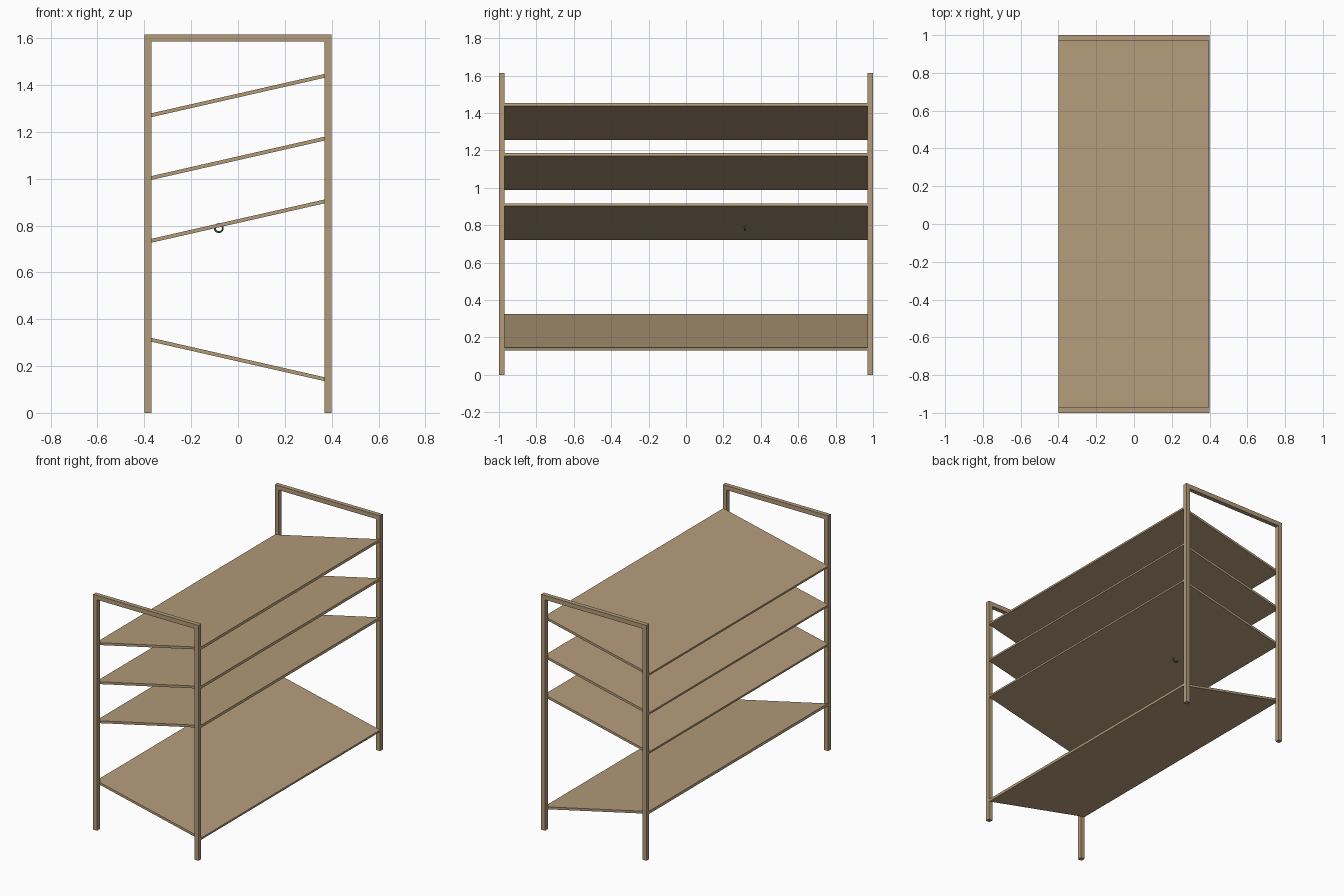
import bpy, bmesh, math

if "Cube" in bpy.data.objects:
    bpy.data.objects.remove(bpy.data.objects["Cube"])


def material(name, color):
    m = bpy.data.materials.new(name)
    m.diffuse_color = color
    m.use_nodes = True
    m.node_tree.nodes["Principled BSDF"].inputs["Base Color"].default_value = m.diffuse_color
    return m


wood = material("tan_wood", (0.45, 0.33, 0.195, 1))
green = material("green", (0.08, 0.24, 0.07, 1))


def extrude_profile(name, points, y0, y1, mat):
    """Extrude an x-z outline from y0 to y1."""
    bm = bmesh.new()
    face = bm.faces.new([bm.verts.new((x, y0, z)) for x, z in points])
    ext = bmesh.ops.extrude_face_region(bm, geom=[face])
    verts = [g for g in ext["geom"] if isinstance(g, bmesh.types.BMVert)]
    bmesh.ops.translate(bm, verts=verts, vec=(0, y1 - y0, 0))
    bmesh.ops.recalc_face_normals(bm, faces=bm.faces)
    me = bpy.data.meshes.new(name)
    bm.to_mesh(me)
    bm.free()
    me.materials.append(mat)
    ob = bpy.data.objects.new(name, me)
    bpy.context.collection.objects.link(ob)
    return ob


# End frames: two legs joined by a top rail
W, T, H = 0.4, 0.03, 1.615
arch = [(-W, 0), (-W + T, 0), (-W + T, H - T), (W - T, H - T),
        (W - T, 0), (W, 0), (W, H), (-W, H)]
extrude_profile("front_frame", arch, -1, -1 + T, wood)
extrude_profile("back_frame", arch, 1 - T, 1, wood)

# Tilted shelves: three rise to the right, the lowest falls to the right
tilt = math.radians(12.8)
thick = 0.016
length = (2 * W - thick * math.sin(tilt)) / math.cos(tilt)
for name, z, sign in (("top_shelf", 1.355, 1), ("upper_shelf", 1.087, 1),
                      ("middle_shelf", 0.819, 1), ("bottom_shelf", 0.228, -1)):
    a, b = length / 2, thick / 2
    shelf = extrude_profile(name, [(-a, -b), (a, -b), (a, b), (-a, b)],
                            -1 + T, 1 - T, wood)
    shelf.location.z = z
    shelf.rotation_euler.y = -sign * tilt

# Small ring set into the underside of the middle shelf
bpy.ops.mesh.primitive_torus_add(
    major_radius=0.017, minor_radius=0.004, major_segments=24,
    minor_segments=8, location=(-0.082, 0.315, 0.789),
    rotation=(math.pi / 2, 0, 0))
ring = bpy.context.object
ring.name = "hanging_ring"
ring.data.materials.append(green)
bpy.ops.object.shade_smooth_by_angle()
